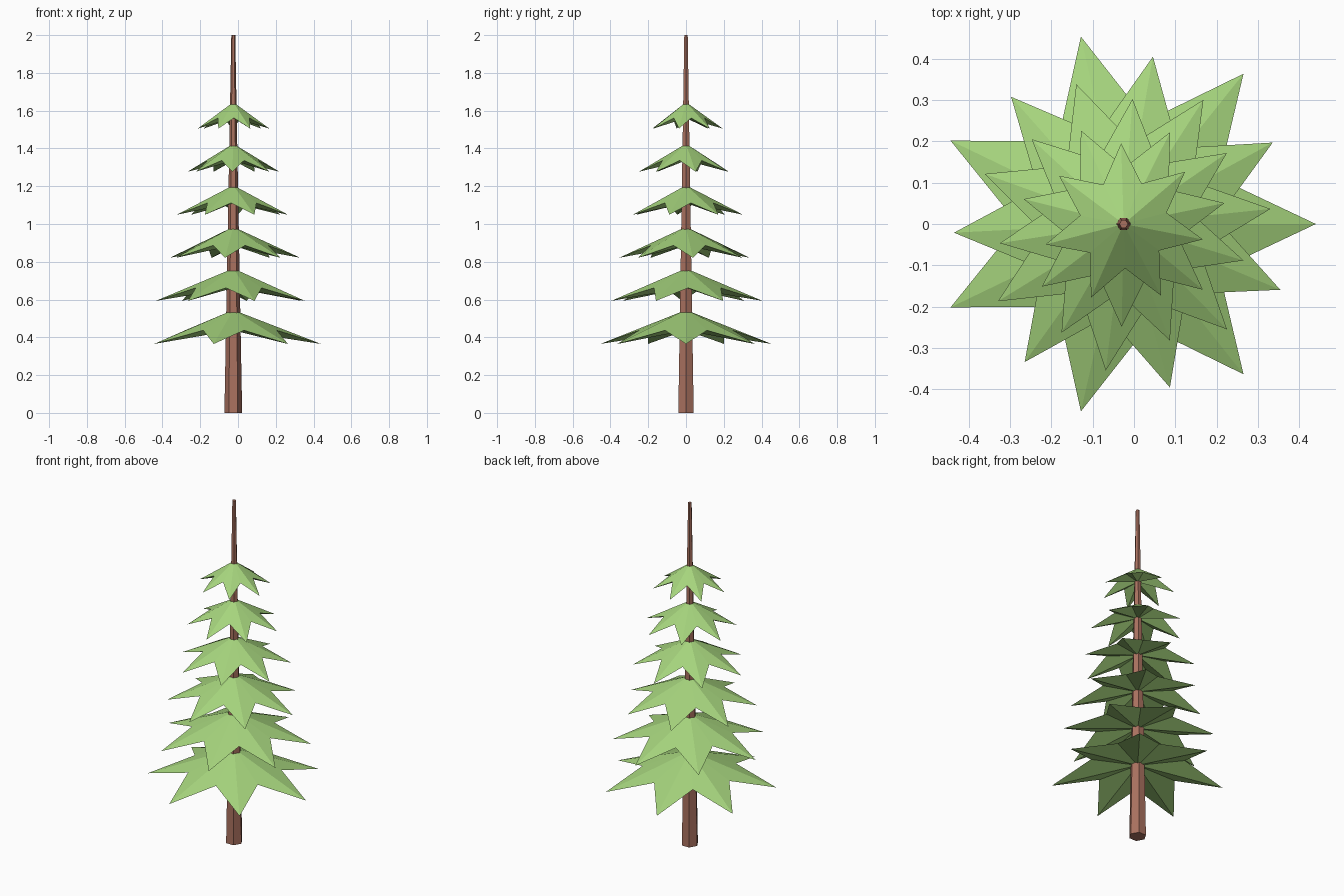
import bpy, bmesh, math

if "Cube" in bpy.data.objects:
    bpy.data.objects.remove(bpy.data.objects["Cube"])

CX = -0.025  # trunk axis


def material(name, rgb):
    m = bpy.data.materials.new(name)
    m.diffuse_color = (*rgb, 1.0)
    m.use_nodes = True
    m.node_tree.nodes["Principled BSDF"].inputs["Base Color"].default_value = m.diffuse_color
    return m


def make_object(name, bm, mat):
    bmesh.ops.recalc_face_normals(bm, faces=bm.faces)
    mesh = bpy.data.meshes.new(name)
    bm.to_mesh(mesh)
    bm.free()
    mesh.materials.append(mat)
    obj = bpy.data.objects.new(name, mesh)
    bpy.context.collection.objects.link(obj)
    return obj


bark = material("bark_brown", (0.40, 0.165, 0.115))
needles = material("needle_green", (0.38, 0.66, 0.205))

# Trunk: tapered six-sided post
bm = bmesh.new()
rings = []
for z, r in ((0.0, 0.047), (2.0, 0.0105)):
    rings.append([bm.verts.new((CX + r * math.cos(i * math.pi / 3),
                                r * math.sin(i * math.pi / 3), z)) for i in range(6)])
low, high = rings
for i in range(6):
    j = (i + 1) % 6
    bm.faces.new((low[i], low[j], high[j], high[i]))
bm.faces.new(low[::-1])
bm.faces.new(high)
make_object("trunk", bm, bark)


# Branch tiers: closed seven-pointed stars with drooping tips
def branch_tier(index):
    radius = 0.465 - 0.054 * index
    drop = 0.18 - 0.008 * index
    apex_z = 0.545 + 0.22 * index
    bm = bmesh.new()
    apex = bm.verts.new((CX, 0, apex_z))
    under = bm.verts.new((CX, 0, apex_z - 0.6 * drop))
    rim = []
    for i in range(14):
        a = 0.5 * index + i * math.pi / 7
        tip = i % 2 == 0
        r = radius if tip else radius * 0.55
        z = apex_z - drop * (1.0 if tip else 0.6)
        rim.append(bm.verts.new((CX + r * math.cos(a), r * math.sin(a), z)))
    for i in range(14):
        j = (i + 1) % 14
        bm.faces.new((apex, rim[i], rim[j]))
        bm.faces.new((under, rim[j], rim[i]))
    make_object(f"branch_tier_{index + 1}", bm, needles)


for k in range(6):
    branch_tier(k)
